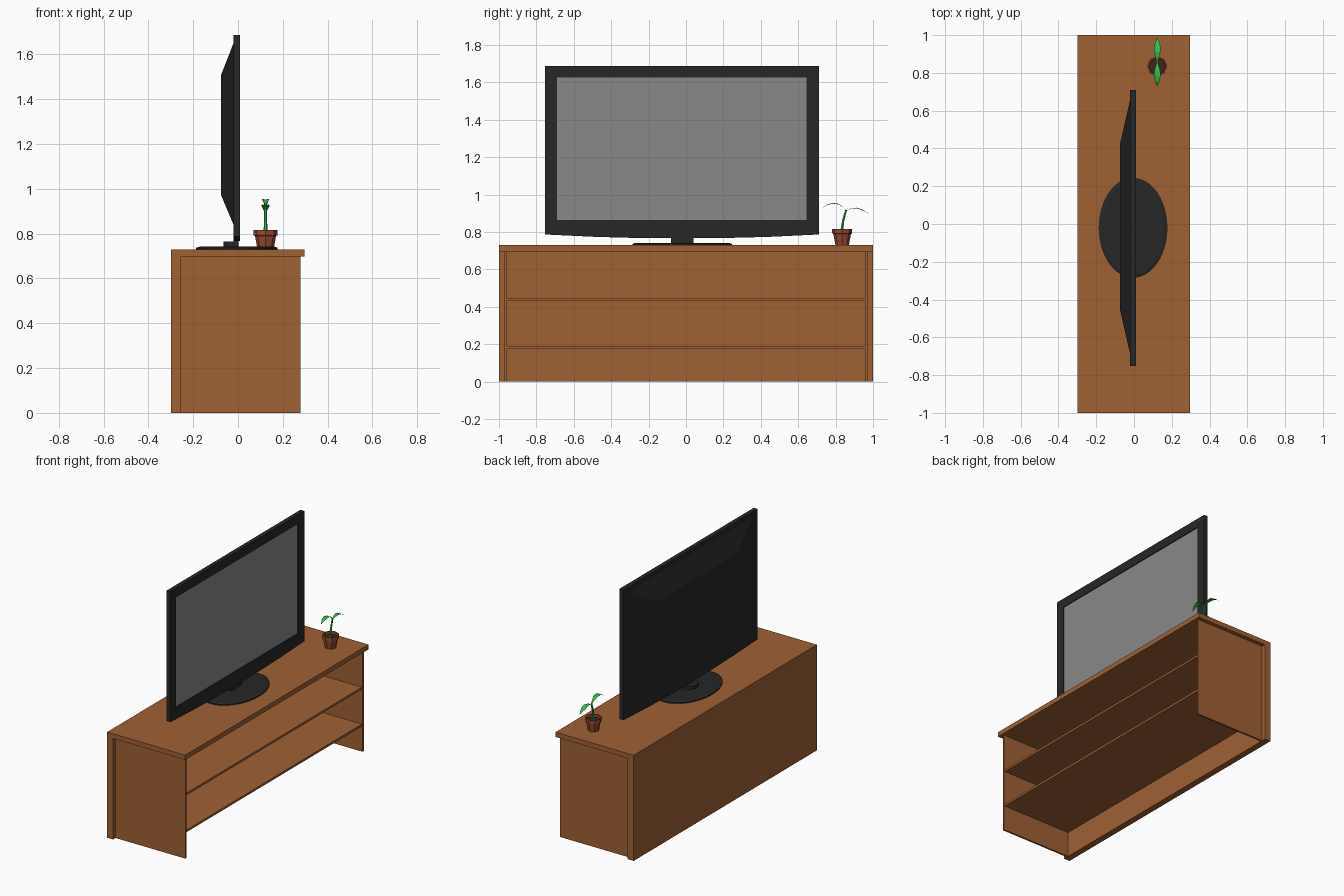
import bpy, bmesh
from math import sin, cos, pi

if "Cube" in bpy.data.objects:
    bpy.data.objects.remove(bpy.data.objects["Cube"])


def material(name, rgb):
    m = bpy.data.materials.new(name)
    m.diffuse_color = (*rgb, 1)
    m.use_nodes = True
    m.node_tree.nodes["Principled BSDF"].inputs["Base Color"].default_value = m.diffuse_color
    return m


WOOD = material("wood", (0.35, 0.12, 0.036))
BLACK = material("black_plastic", (0.02, 0.02, 0.02))
GLASS = material("screen_grey", (0.25, 0.25, 0.25))
CLAY = material("clay", (0.32, 0.07, 0.03))
SOIL = material("soil", (0.05, 0.02, 0.01))
GREEN = material("leaf_green", (0.03, 0.5, 0.07))


def loft(name, rings, mat, start=True, end=True, closed=True):
    """Skin a list of equal-length rings of points, with optional end caps."""
    bm = bmesh.new()
    vs = [[bm.verts.new(p) for p in r] for r in rings]
    n = len(rings[0])
    for a, b in zip(vs, vs[1:]):
        for i in range(n if closed else n - 1):
            j = (i + 1) % n
            bm.faces.new((a[i], a[j], b[j], b[i]))
    if start:
        bm.faces.new(vs[0][::-1])
    if end:
        bm.faces.new(vs[-1])
    bmesh.ops.recalc_face_normals(bm, faces=bm.faces[:])
    me = bpy.data.meshes.new(name)
    bm.to_mesh(me)
    bm.free()
    me.materials.append(mat)
    ob = bpy.data.objects.new(name, me)
    bpy.context.collection.objects.link(ob)
    return ob


def rect(x, y0, y1, z0, z1):
    return [(x, y0, z0), (x, y1, z0), (x, y1, z1), (x, y0, z1)]


def box(name, x0, x1, y0, y1, z0, z1, mat):
    return loft(name, [rect(x0, y0, y1, z0, z1), rect(x1, y0, y1, z0, z1)], mat)


def ellipse(cx, cy, z, rx, ry, n):
    return [(cx + rx * cos(2 * pi * i / n), cy + ry * sin(2 * pi * i / n), z)
            for i in range(n)]


# Cabinet: top, back, sides and two open shelves
box("cabinet_top", -0.3, 0.297, -1, 1, 0.697, 0.73, WOOD)
box("cabinet_back", -0.3, -0.255, -1, 1, 0, 0.697, WOOD)
for side, s in (("left", -1), ("right", 1)):
    y0, y1 = sorted((s * 0.96, s * 0.973))
    box("cabinet_side_" + side, -0.255, 0.28, y0, y1, 0, 0.697, WOOD)
for i, z in enumerate((0.175, 0.43)):
    box(f"shelf_{i + 1}", -0.255, 0.275, -0.96, 0.96, z, z + 0.015, WOOD)

# Television frame: curved lower edge, recessed opening
outer = [(-0.753, 0.787), (-0.48, 0.774), (-0.25, 0.768), (0.2, 0.768),
         (0.44, 0.774), (0.71, 0.787), (0.71, 1.687), (-0.753, 1.687)]
inner = [(-0.69, 0.865), (-0.48, 0.865), (-0.25, 0.865), (0.2, 0.865),
         (0.44, 0.865), (0.645, 0.865), (0.645, 1.625), (-0.69, 1.625)]


def at(x, pts):
    return [(x, y, z) for y, z in pts]


loft("tv_frame", [at(-0.02, outer), at(0.01, outer), at(0.01, inner), at(0.004, inner)],
     BLACK, end=False)
loft("tv_screen", [rect(0.004, -0.69, 0.645, 0.865, 1.625)], GLASS, start=False)

# Sloped rear housing
loft("tv_rear_housing", [rect(-0.02, -0.69, 0.66, 0.84, 1.65),
                         rect(-0.075, -0.45, 0.42, 0.97, 1.51)], BLACK, start=False)

# Stand: oval base, rounded foot and neck
loft("stand_base", [ellipse(-0.005, -0.02, 0.73, 0.182, 0.265, 48),
                    ellipse(-0.005, -0.02, 0.737, 0.182, 0.265, 48),
                    ellipse(-0.005, -0.02, 0.742, 0.165, 0.25, 48)], BLACK)
foot = [(0.0, 0.04), (0.0, -0.08)] + [
    (-0.015 - 0.05 * sin(pi * i / 10), -0.02 - 0.06 * cos(pi * i / 10)) for i in range(11)]
loft("stand_foot", [[(x, y, z) for x, y in foot] for z in (0.74, 0.765)], BLACK)
box("stand_neck", -0.02, 0.003, -0.08, 0.04, 0.742, 0.79, BLACK)

# Plant pot with rim and soil
PX, PY = 0.123, 0.835
pot = [(0.036, 0.73), (0.047, 0.79), (0.053, 0.792), (0.054, 0.817),
       (0.045, 0.817), (0.043, 0.798)]
loft("plant_pot", [ellipse(PX, PY, z, r, r, 8) for r, z in pot], CLAY, end=False)
loft("soil", [ellipse(PX, PY, 0.8, 0.043, 0.043, 8)], SOIL, start=False)

# Stem
stem = [(0.832, 0.798, 0.009), (0.84, 0.86, 0.007), (0.856, 0.918, 0.006)]
loft("stem", [ellipse(PX, y, z, r, r, 6) for y, z, r in stem], GREEN)

# Leaves: creased strips along y, z, half-width paths
leaves = {
    "leaf_left": [(0.856, 0.913, 0.004), (0.838, 0.934, 0.008), (0.815, 0.948, 0.015),
                  (0.785, 0.952, 0.018), (0.755, 0.944, 0.012), (0.73, 0.927, 0.001)],
    "leaf_right": [(0.856, 0.913, 0.004), (0.88, 0.924, 0.009), (0.91, 0.927, 0.016),
                   (0.935, 0.92, 0.018), (0.962, 0.907, 0.011), (0.985, 0.892, 0.001)],
}
for name, path in leaves.items():
    loft(name, [[(PX - w, y, z + w * 0.2), (PX, y, z), (PX + w, y, z + w * 0.2)]
                for y, z, w in path], GREEN, start=False, end=False, closed=False)
